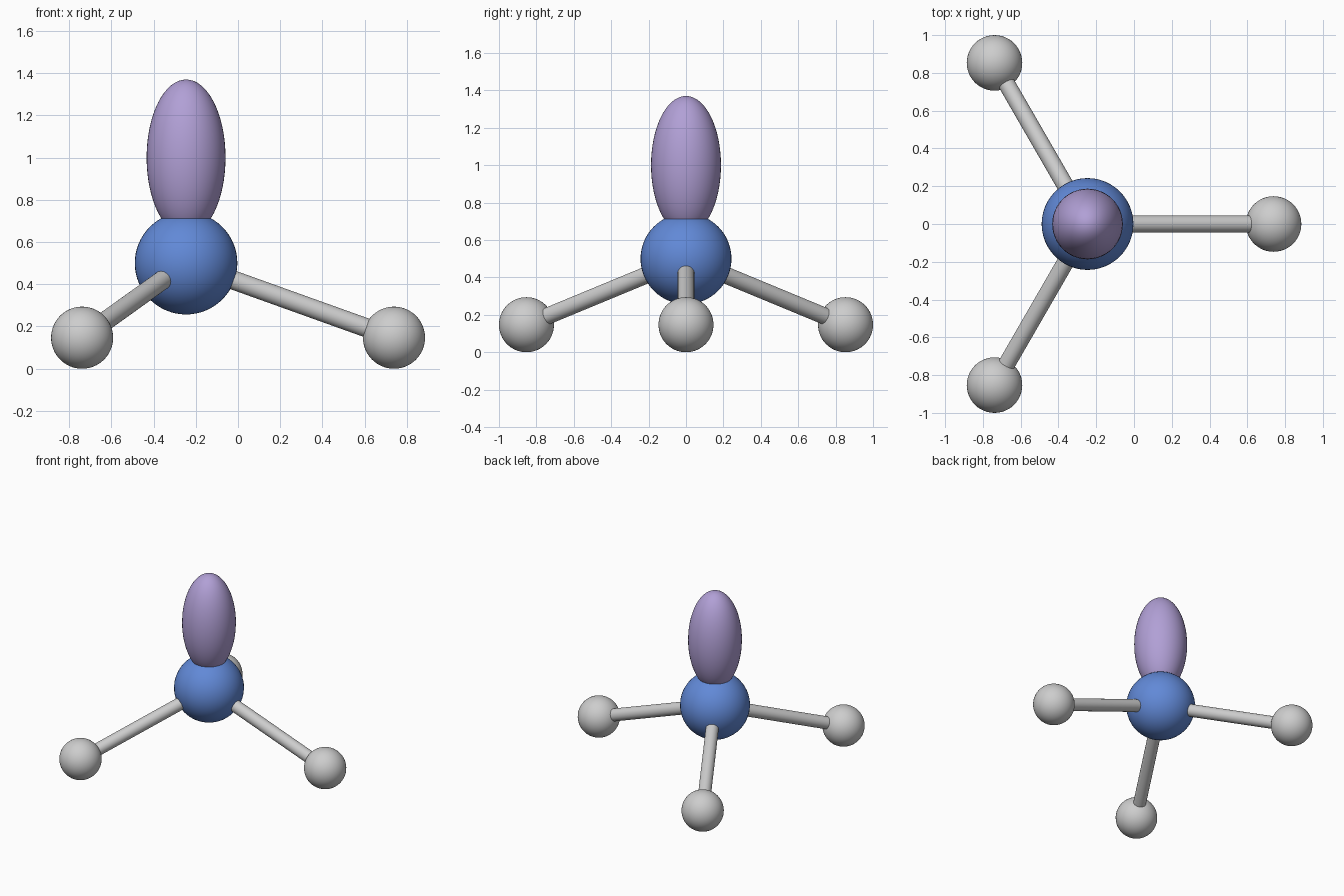
import bpy
import math
from mathutils import Vector

cube = bpy.data.objects.get("Cube")
if cube:
    bpy.data.objects.remove(cube, do_unlink=True)


def make_material(name, rgb):
    mat = bpy.data.materials.new(name)
    mat.use_nodes = True
    colour = (*rgb, 1.0)
    mat.diffuse_color = colour
    mat.node_tree.nodes["Principled BSDF"].inputs["Base Color"].default_value = colour
    return mat


blue = make_material("blue", (0.12, 0.25, 0.68))
grey = make_material("light grey", (0.61, 0.61, 0.61))
lilac = make_material("lilac", (0.44, 0.35, 0.67))


def finish(name, mat):
    obj = bpy.context.object
    obj.name = name
    obj.data.materials.append(mat)
    bpy.ops.object.shade_smooth_by_angle()
    return obj


def ball(name, centre, radii, mat):
    bpy.ops.mesh.primitive_uv_sphere_add(segments=48, ring_count=32, radius=1, location=centre)
    bpy.context.object.scale = radii
    bpy.ops.object.transform_apply(location=False, rotation=False, scale=True)
    return finish(name, mat)


def rod(name, start, end, radius, mat):
    axis = end - start
    bpy.ops.mesh.primitive_cylinder_add(vertices=32, radius=radius, depth=axis.length,
                                        location=(start + end) / 2,
                                        rotation=axis.to_track_quat("Z", "Y").to_euler())
    return finish(name, mat)


# Central ball with the upright lobe above it
hub = Vector((-0.246, 0, 0.5))
ball("central_ball", hub, (0.243, 0.243, 0.243), blue)
ball("upper_lobe", (hub.x, 0, 1.0), (0.187, 0.187, 0.37), lilac)

# Three evenly spaced rods, each ending in a small ball
spread, ball_radius = 0.985, 0.147
for i, side in enumerate(("left", "back", "front")):
    angle = math.radians(120 * i)
    tip = Vector((hub.x + spread * math.cos(angle), spread * math.sin(angle), ball_radius))
    rod(side + "_rod", hub, tip, 0.045, grey)
    ball(side + "_ball", tip, (ball_radius,) * 3, grey)
